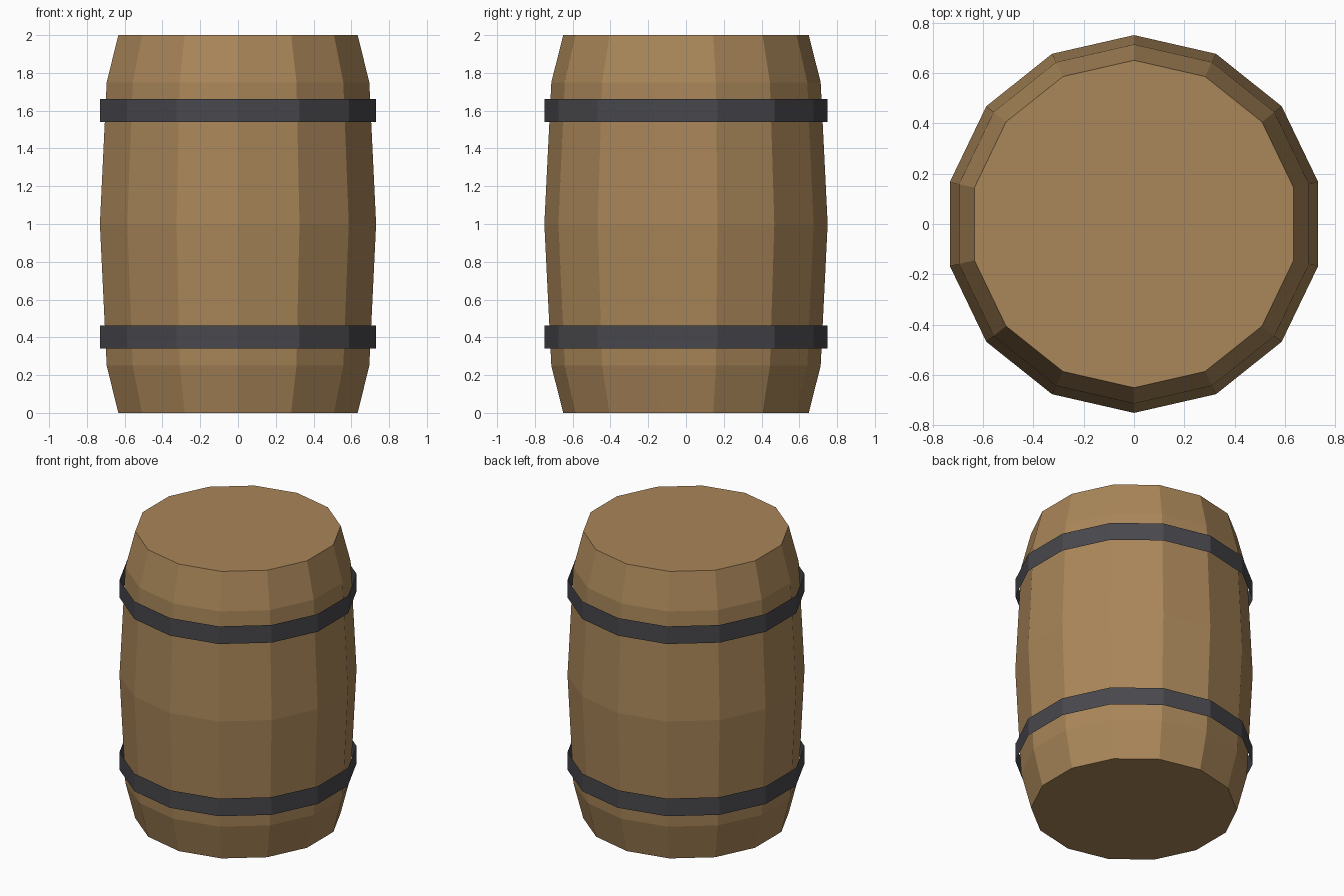
import bpy
import bmesh
from math import sin, cos, pi

if "Cube" in bpy.data.objects:
    bpy.data.objects.remove(bpy.data.objects["Cube"])

SIDES = 14


def material(name, color):
    mat = bpy.data.materials.new(name)
    mat.diffuse_color = (*color, 1)
    mat.use_nodes = True
    mat.node_tree.nodes["Principled BSDF"].inputs["Base Color"].default_value = mat.diffuse_color
    return mat


def lathe(name, profile, mat, capped=False):
    """Spin (radius, z) points, listed bottom to top, into a flat-sided shell."""
    bm = bmesh.new()
    rings = []
    for r, z in profile:
        angles = [pi / 2 + 2 * pi * i / SIDES for i in range(SIDES)]
        rings.append([bm.verts.new((r * cos(a), r * sin(a), z)) for a in angles])
    for low, high in zip(rings, rings[1:]):
        for i in range(SIDES):
            j = (i + 1) % SIDES
            bm.faces.new((low[i], low[j], high[j], high[i]))
    if capped:
        bm.faces.new(rings[0][::-1])
        bm.faces.new(rings[-1])
    mesh = bpy.data.meshes.new(name)
    bm.to_mesh(mesh)
    bm.free()
    mesh.materials.append(mat)
    obj = bpy.data.objects.new(name, mesh)
    bpy.context.collection.objects.link(obj)
    return obj


wood = material("wood", (0.40, 0.24, 0.10))
iron = material("iron", (0.065, 0.065, 0.075))

# Bulging wooden body with flat ends
lathe("barrel_body",
      [(0.65, 0), (0.713, 0.25), (0.75, 1), (0.713, 1.75), (0.65, 2)],
      wood, capped=True)

# Thin straight hoops, open at top and bottom
for name, z in (("lower_hoop", 0.34), ("upper_hoop", 1.54)):
    lathe(name, [(0.75, z), (0.75, z + 0.123)], iron)
